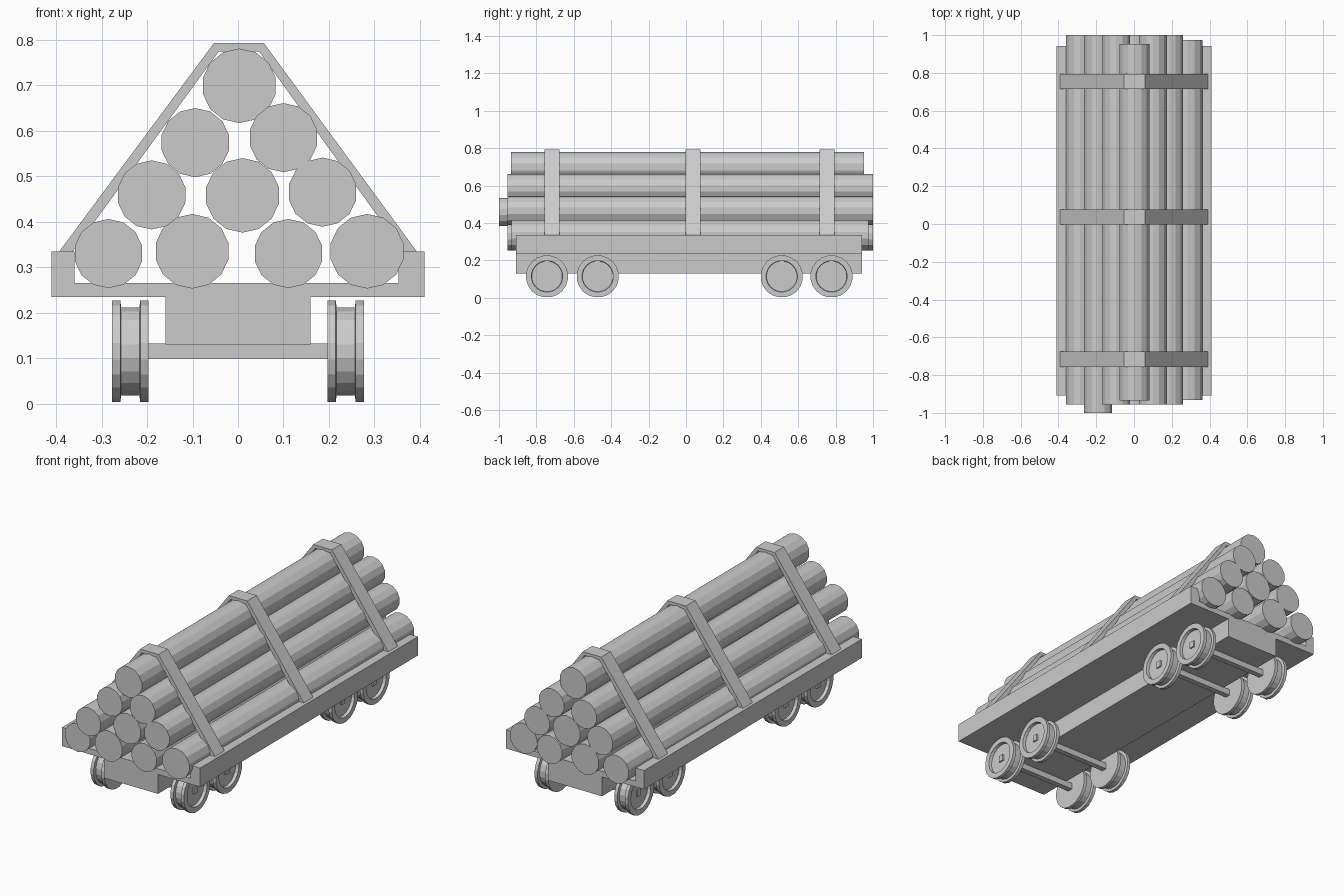
import bpy, bmesh, math

if "Cube" in bpy.data.objects:
    bpy.data.objects.remove(bpy.data.objects["Cube"])


def finish(name, bm):
    bmesh.ops.recalc_face_normals(bm, faces=bm.faces)
    me = bpy.data.meshes.new(name)
    bm.to_mesh(me)
    bm.free()
    ob = bpy.data.objects.new(name, me)
    bpy.context.collection.objects.link(ob)
    return ob


def extrude_y(name, profile, y0, y1):
    """Extrude a closed x/z outline along y."""
    bm = bmesh.new()
    a = [bm.verts.new((x, y0, z)) for x, z in profile]
    b = [bm.verts.new((x, y1, z)) for x, z in profile]
    n = len(profile)
    bm.faces.new(a)
    bm.faces.new(b)
    for i in range(n):
        j = (i + 1) % n
        bm.faces.new((a[i], a[j], b[j], b[i]))
    return finish(name, bm)


def rect(x, z0, z1):
    return [(-x, z0), (x, z0), (x, z1), (-x, z1)]


def wheel(name, side, y, z, n=20):
    """Spin a radius/x profile about the axle: two flanges and a recessed outer face."""
    prof = [(0.113, 0.197), (0.113, 0.215), (0.098, 0.217), (0.098, 0.257),
            (0.113, 0.259), (0.113, 0.277), (0.084, 0.277), (0.082, 0.260)]
    bm = bmesh.new()
    rings = []
    for r, x in prof:
        rings.append([bm.verts.new((side * x,
                                    y + r * math.cos(math.tau * (i + .5) / n),
                                    z + r * math.sin(math.tau * (i + .5) / n)))
                      for i in range(n)])
    for p, q in zip(rings, rings[1:]):
        for i in range(n):
            j = (i + 1) % n
            bm.faces.new((p[i], p[j], q[j], q[i]))
    bm.faces.new(rings[0])
    bm.faces.new(rings[-1])
    return finish(name, bm)


# Flat bed with raised side rims, and the chassis beam under it
Y0, Y1 = -0.908, 0.942
extrude_y("bed", [(-0.41, 0.234), (0.41, 0.234), (0.41, 0.335), (0.353, 0.335),
                  (0.353, 0.265), (-0.36, 0.265), (-0.36, 0.335), (-0.41, 0.335)], Y0, Y1)
extrude_y("chassis_beam", rect(0.16, 0.13, 0.24), Y0, Y1)

# Wheels and square axles
for k, y in enumerate((-0.743, -0.472, 0.512, 0.778)):
    extrude_y(f"axle_{k}", rect(0.268, 0.098, 0.132), y - 0.015, y + 0.015)
    for side, tag in ((-1, "left"), (1, "right")):
        wheel(f"wheel_{tag}_{k}", side, y, 0.115)

# Log stack: x, z, radius, back end, front end
logs = [(-0.285, 0.330, 0.076, -0.955, 1.0), (-0.101, 0.335, 0.082, -0.955, 1.0),
        (0.111, 0.330, 0.076, -0.955, 1.0), (0.284, 0.335, 0.082, -0.933, 0.975),
        (-0.190, 0.459, 0.076, -1.0, 1.0), (0.010, 0.458, 0.082, -0.955, 1.0),
        (0.186, 0.465, 0.076, -0.955, 1.0), (-0.094, 0.574, 0.076, -0.955, 1.0),
        (0.100, 0.585, 0.076, -0.955, 1.0), (0.003, 0.699, 0.082, -0.935, 0.953)]
for k, (x, z, r, y0, y1) in enumerate(logs):
    n = 14
    ring = [(x + r * math.cos(math.tau * (i + .5) / n),
             z + r * math.sin(math.tau * (i + .5) / n)) for i in range(n)]
    extrude_y(f"log_{k}", ring, y0, y1)

# Straps over the stack
strap = [(-0.393, 0.335), (-0.053, 0.793), (0.057, 0.793), (0.393, 0.335),
         (0.363, 0.335), (0.046, 0.775), (-0.042, 0.775), (-0.363, 0.335)]
for k, y in enumerate((-0.716, 0.037, 0.755)):
    extrude_y(f"strap_{k}", strap, y - 0.04, y + 0.04)
